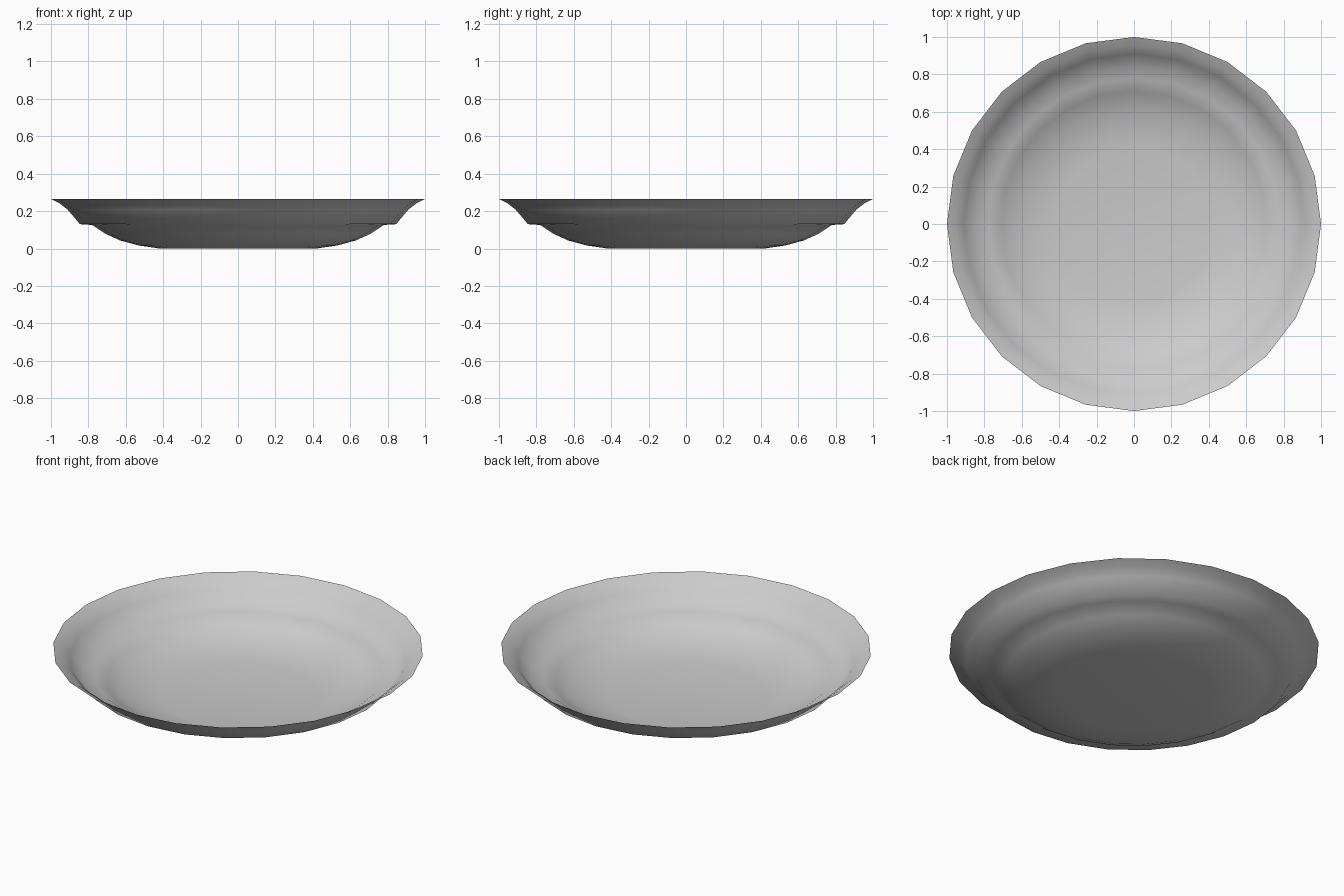
import bpy, bmesh
from math import cos, sin, pi

if "Cube" in bpy.data.objects:
    bpy.data.objects.remove(bpy.data.objects["Cube"])

SIDES = 24
# Plate profile from the flat base out to the rim: (radius, height)
PROFILE = [(0.42, 0.0), (0.53, 0.016), (0.63, 0.043), (0.71, 0.079),
           (0.78, 0.126), (0.845, 0.13), (0.91, 0.207), (0.955, 0.242), (1.0, 0.265)]

bm = bmesh.new()
rings = [[bm.verts.new((r * cos(2 * pi * i / SIDES), r * sin(2 * pi * i / SIDES), z))
          for i in range(SIDES)] for r, z in PROFILE]

# Flat base
centre = bm.verts.new((0, 0, 0))
for i in range(SIDES):
    bm.faces.new((centre, rings[0][i], rings[0][(i + 1) % SIDES]))

# Curved bowl, ledge and flared rim
for inner, outer in zip(rings, rings[1:]):
    for i in range(SIDES):
        j = (i + 1) % SIDES
        bm.faces.new((inner[i], outer[i], outer[j], inner[j]))

for f in bm.faces:
    f.smooth = True

mesh = bpy.data.meshes.new("plate")
bm.to_mesh(mesh)
bm.free()
plate = bpy.data.objects.new("plate", mesh)
bpy.context.collection.objects.link(plate)
